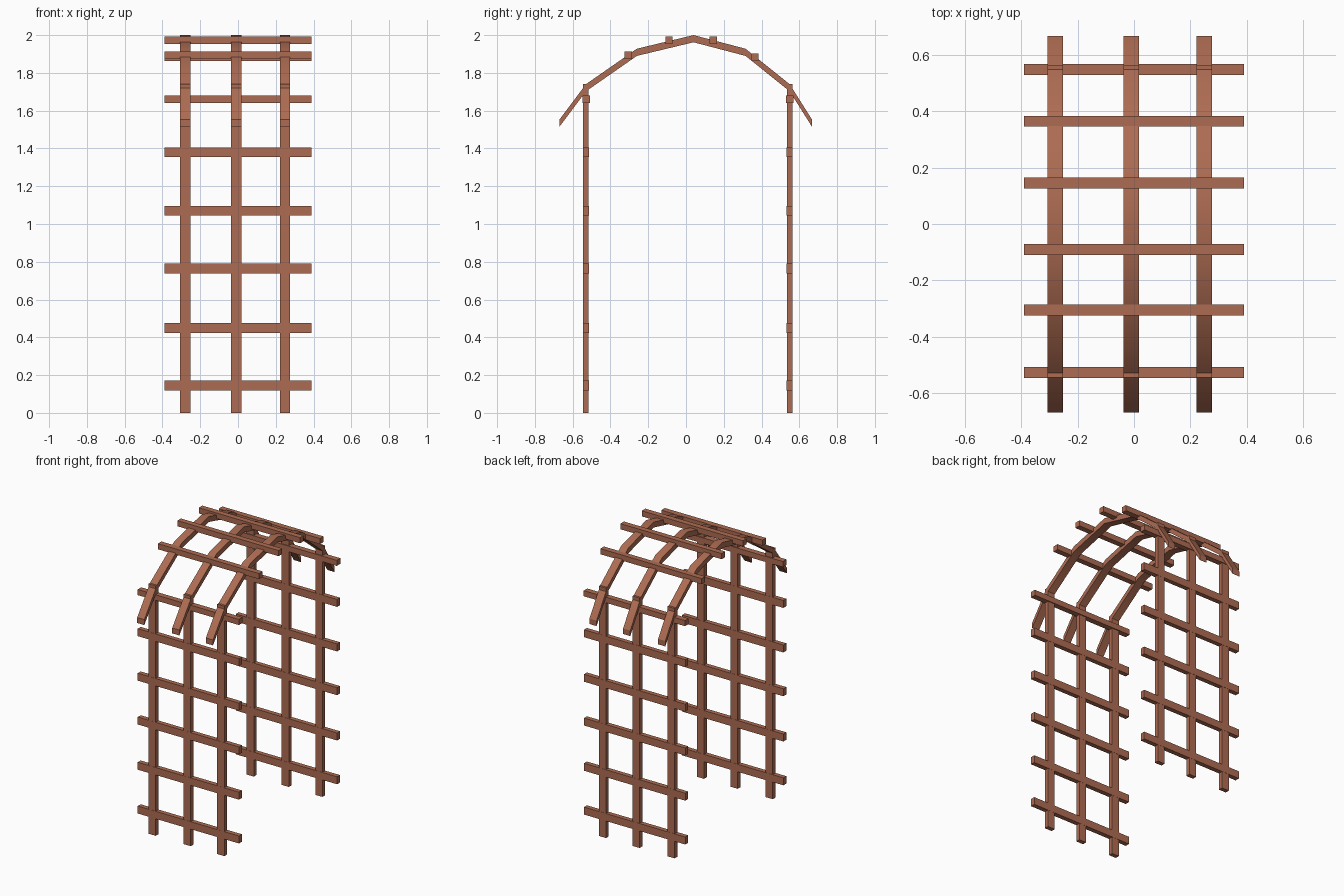
import bpy
import bmesh
from math import radians

cube = bpy.data.objects.get("Cube")
if cube:
    bpy.data.objects.remove(cube, do_unlink=True)

wood = bpy.data.materials.new("warm_brown_wood")
wood.use_nodes = True
wood.diffuse_color = (0.42, 0.15, 0.085, 1)
wood.node_tree.nodes["Principled BSDF"].inputs["Base Color"].default_value = wood.diffuse_color


def make_object(name, bm):
    bmesh.ops.recalc_face_normals(bm, faces=bm.faces)
    mesh = bpy.data.meshes.new(name)
    bm.to_mesh(mesh)
    bm.free()
    mesh.materials.append(wood)
    obj = bpy.data.objects.new(name, mesh)
    bpy.context.collection.objects.link(obj)
    return obj


def box(name, center, size):
    bm = bmesh.new()
    bmesh.ops.create_cube(bm, size=1)
    bmesh.ops.scale(bm, vec=size, verts=bm.verts)
    bmesh.ops.translate(bm, vec=center, verts=bm.verts)
    return make_object(name, bm)


def arch(name, x, width, path, depth):
    """Sweep a rectangular section along a (y, z) path."""
    bm = bmesh.new()
    rings = []
    for y, z in path:
        corners = [(-1, 0), (1, 0), (1, depth), (-1, depth)]
        rings.append([bm.verts.new((x + s * width / 2, y, z - d)) for s, d in corners])
    for a, b in zip(rings, rings[1:]):
        for i in range(4):
            j = (i + 1) % 4
            bm.faces.new((a[i], a[j], b[j], b[i]))
    bm.faces.new(rings[0])
    bm.faces.new(rings[-1])
    obj = make_object(name, bm)
    bpy.ops.object.select_all(action="DESELECT")
    obj.select_set(True)
    bpy.context.view_layer.objects.active = obj
    bpy.ops.object.shade_smooth_by_angle(angle=radians(30))


columns = {"right": -0.28, "middle": -0.01, "left": 0.249}
sides = {"front": -0.53, "back": 0.549}
rail_length = 0.78

# Lattice walls: upright posts and flush horizontal slats
for side, y in sides.items():
    for column, x in columns.items():
        box(f"{side}_{column}_post", (x, y, 0.87), (0.055, 0.03, 1.74))
    for i, z in enumerate((0.145, 0.45, 0.765, 1.07, 1.38)):
        box(f"{side}_slat_{i + 1}", (0, y, z), (rail_length, 0.032, 0.052))

# Curved roof beams with overhanging ends
roof_path = [(-0.67, 1.553), (-0.53, 1.74), (-0.26, 1.928), (0.04, 2.0),
             (0.315, 1.928), (0.549, 1.74), (0.667, 1.553)]
for column, x in columns.items():
    arch(f"{column}_roof_beam", x, 0.055, roof_path, 0.038)

# Cross battens over the roof
battens = [(-0.528, 1.66), (-0.305, 1.894), (-0.09, 1.972),
           (0.145, 1.972), (0.365, 1.882), (0.549, 1.66)]
for i, (y, z) in enumerate(battens):
    box(f"roof_batten_{i + 1}", (0, y, z), (rail_length, 0.039, 0.039))
